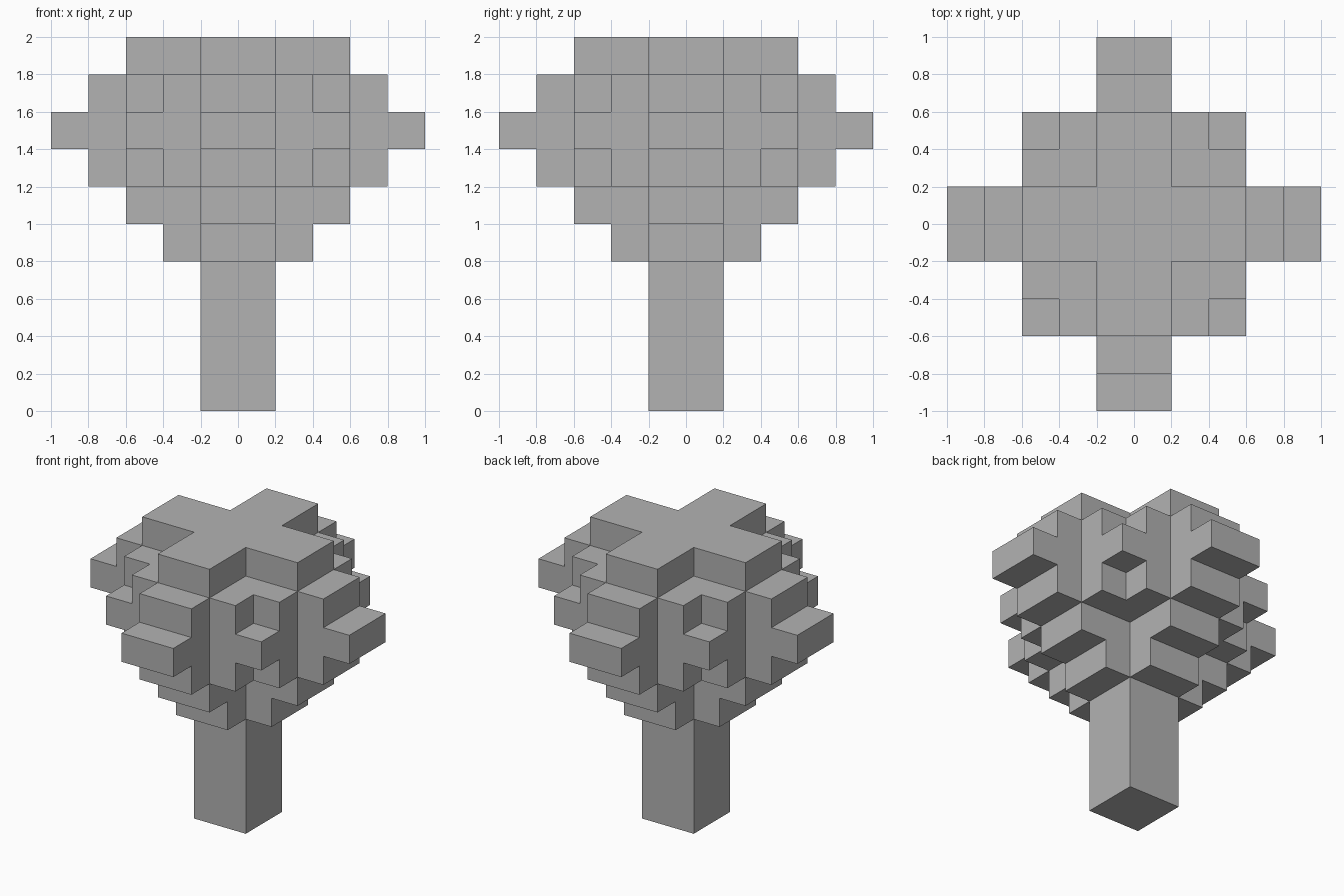
import bpy
import bmesh
import math
from mathutils import Vector

cube = bpy.data.objects.get("Cube")
if cube:
    bpy.data.objects.remove(cube, do_unlink=True)

UNIT = 0.2  # edge of one block

grey = bpy.data.materials.new("plain grey")
grey.use_nodes = True
colour = (0.448, 0.448, 0.448, 1)
grey.diffuse_color = colour
grey.node_tree.nodes["Principled BSDF"].inputs["Base Color"].default_value = colour


def block_object(name, cells):
    """Skin a set of block cells with only its outer faces, merged flat."""
    bm = bmesh.new()
    for cell in cells:
        for axis in range(3):
            for sign in (-1, 1):
                beside = list(cell)
                beside[axis] += sign
                if tuple(beside) in cells:
                    continue
                normal = Vector([sign if i == axis else 0 for i in range(3)])
                side = Vector([1 if i == (axis + 1) % 3 else 0 for i in range(3)])
                up = normal.cross(side)
                middle = Vector(cell) + Vector((0.5, 0.5, 0.5)) + normal / 2
                corners = [middle + (a * side + b * up) / 2
                           for a, b in ((-1, -1), (1, -1), (1, 1), (-1, 1))]
                bm.faces.new([bm.verts.new(c * UNIT) for c in corners])
    bmesh.ops.remove_doubles(bm, verts=bm.verts[:], dist=0.001)
    bmesh.ops.dissolve_limit(bm, angle_limit=math.radians(1),
                             verts=bm.verts[:], edges=bm.edges[:])
    mesh = bpy.data.meshes.new(name)
    bm.to_mesh(mesh)
    bm.free()
    mesh.materials.append(grey)
    obj = bpy.data.objects.new(name, mesh)
    bpy.context.collection.objects.link(obj)
    return obj


def layer(z, arm, core=0, corners=False):
    """A cross of arms two blocks wide over a square core, corners optional."""
    cells = set()
    for x in range(-arm, arm):
        for y in range(-arm, arm):
            dx, dy = max(x + 1, -x), max(y + 1, -y)  # blocks out from the middle
            in_cross = min(dx, dy) == 1
            in_core = max(dx, dy) <= core and (corners or min(dx, dy) < core)
            if in_cross or in_core:
                cells.add((x, y, z))
    return cells


# Trunk: a square post
block_object("trunk", {(x, y, z) for x in (-1, 0) for y in (-1, 0) for z in range(4)})

# Canopy: stacked layers, widest in the middle
canopy = layer(4, 2) | layer(5, 3) | layer(6, 4, 3)
canopy |= layer(7, 5, 3, corners=True)
canopy |= layer(8, 4, 3) | layer(9, 3)
block_object("canopy", canopy)
